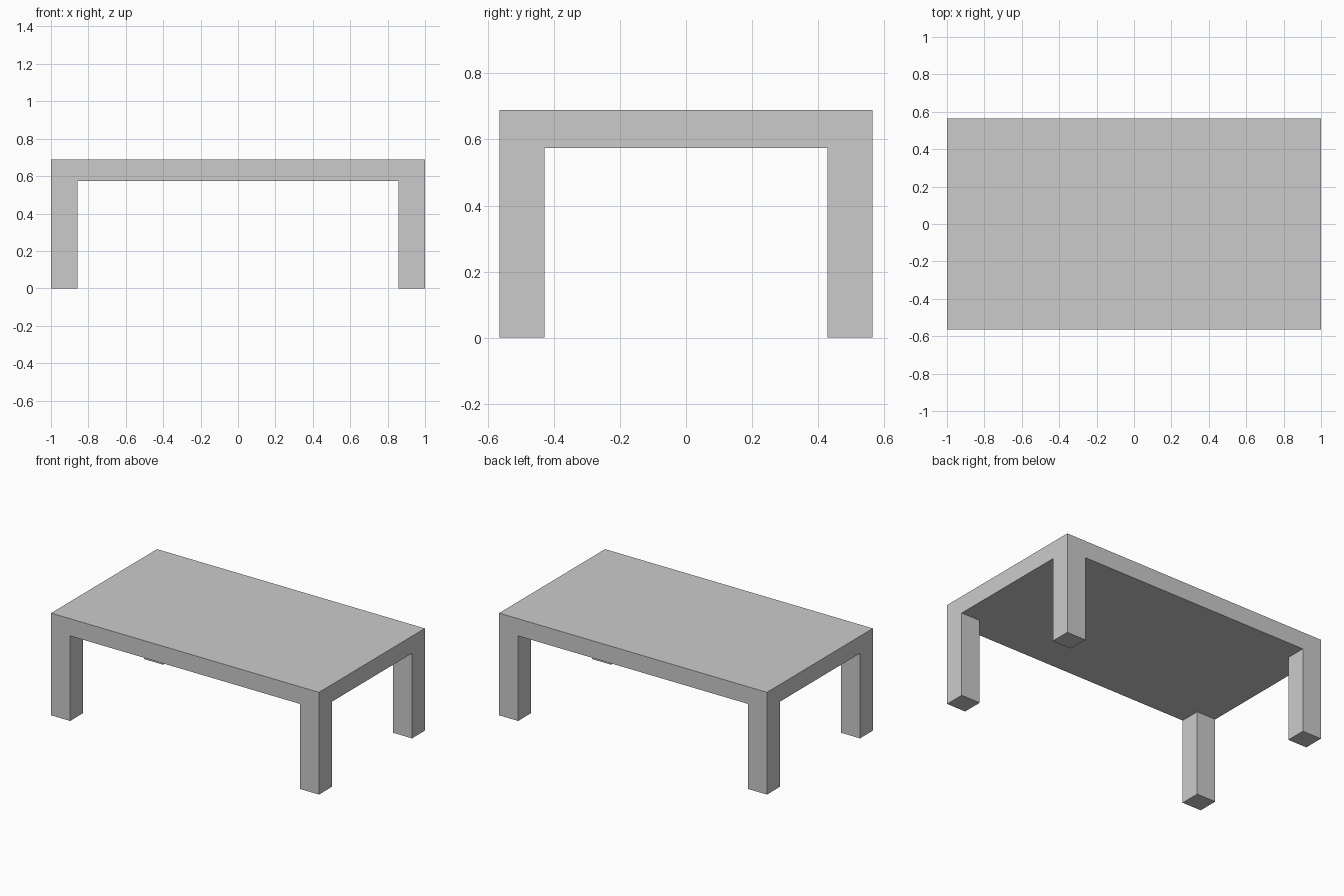
import bpy, bmesh
from mathutils import Matrix, Vector

if "Cube" in bpy.data.objects:
    bpy.data.objects.remove(bpy.data.objects["Cube"])

HX, HY = 1.0, 0.565          # half length and half depth
IX, IY = 0.858, 0.428        # inner faces of the legs
UNDER, TOP = 0.574, 0.69     # underside and top of the slab

# Table top slab
bm = bmesh.new()
bmesh.ops.create_cube(bm, size=1, matrix=Matrix.Translation((0, 0, (UNDER + TOP) / 2))
                      @ Matrix.Diagonal((2 * HX, 2 * HY, TOP - UNDER, 1)))

# Cut lines that mark out the four corner legs
for s in (-1, 1):
    for co, no in (((s * IX, 0, 0), (1, 0, 0)), ((0, s * IY, 0), (0, 1, 0))):
        bmesh.ops.bisect_plane(bm, geom=bm.verts[:] + bm.edges[:] + bm.faces[:],
                               plane_co=co, plane_no=no)

# Legs pulled down from the underside corners
bm.normal_update()
corners = []
for f in bm.faces:
    c = f.calc_center_median()
    if f.normal.z < -0.9 and abs(c.x) > IX and abs(c.y) > IY:
        corners.append(f)
feet = bmesh.ops.extrude_discrete_faces(bm, faces=corners)["faces"]
for f in feet:
    bmesh.ops.translate(bm, verts=f.verts, vec=Vector((0, 0, -UNDER)))

# Clean flat faces
bmesh.ops.recalc_face_normals(bm, faces=bm.faces[:])
bmesh.ops.dissolve_limit(bm, angle_limit=0.01, verts=bm.verts[:], edges=bm.edges[:])

mesh = bpy.data.meshes.new("table")
bm.to_mesh(mesh)
bm.free()
bpy.context.collection.objects.link(bpy.data.objects.new("table", mesh))
